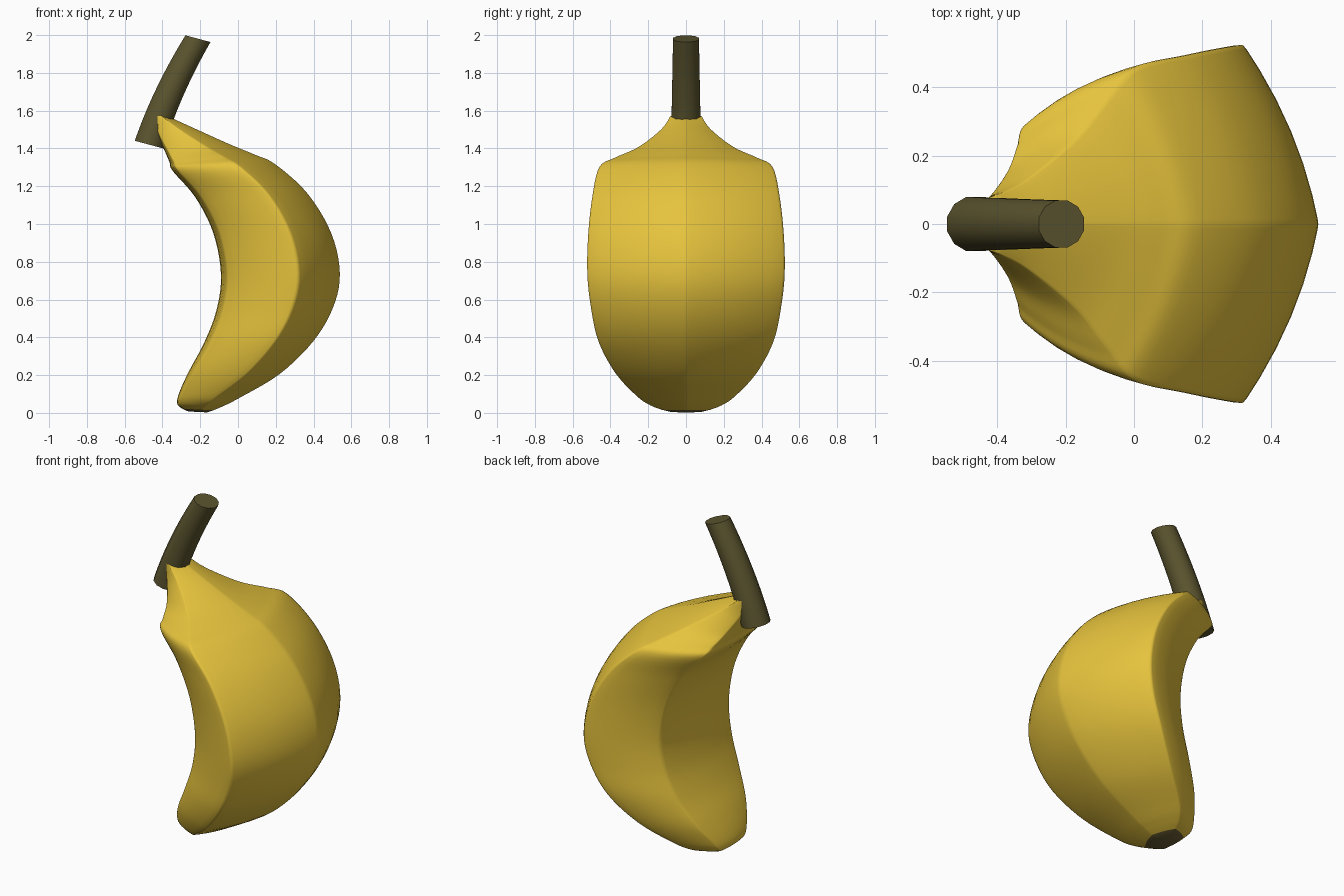
import bpy, bmesh, math
from mathutils import Vector

if "Cube" in bpy.data.objects:
    bpy.data.objects.remove(bpy.data.objects["Cube"], do_unlink=True)


def make_material(name, rgb):
    m = bpy.data.materials.new(name)
    m.use_nodes = True
    m.diffuse_color = (*rgb, 1)
    m.node_tree.nodes["Principled BSDF"].inputs["Base Color"].default_value = (*rgb, 1)
    return m


YELLOW = make_material("ripe yellow", (0.79, 0.545, 0.046))
STEM = make_material("stem olive brown", (0.105, 0.09, 0.028))
TIP = make_material("tip dark brown", (0.14, 0.108, 0.034))


def loft(name, rings, materials, angle):
    """Skin closed rings and cap both ends; the last band and cap use the last material."""
    bm = bmesh.new()
    loops = [[bm.verts.new(p) for p in ring] for ring in rings]
    n = len(rings[0])
    end = len(materials) - 1
    for a, b in zip(loops, loops[1:]):
        for i in range(n):
            j = (i + 1) % n
            f = bm.faces.new((a[i], a[j], b[j], b[i]))
            f.material_index = end if b is loops[-1] else 0
    bm.faces.new(loops[0])
    bm.faces.new(loops[-1]).material_index = end
    bmesh.ops.recalc_face_normals(bm, faces=bm.faces)
    mesh = bpy.data.meshes.new(name)
    bm.to_mesh(mesh)
    bm.free()
    ob = bpy.data.objects.new(name, mesh)
    bpy.context.collection.objects.link(ob)
    for m in materials:
        mesh.materials.append(m)
    bpy.ops.object.select_all(action="DESELECT")
    ob.select_set(True)
    bpy.context.view_layer.objects.active = ob
    bpy.ops.object.shade_smooth_by_angle(angle=math.radians(angle))


def spline(keys, steps):
    """Catmull-Rom through the keys, end points included."""
    out = []
    last = len(keys) - 1
    for i in range(last):
        p0, p1, p2, p3 = (keys[min(max(k, 0), last)] for k in range(i - 1, i + 3))
        for s in range(steps):
            t = s / steps
            out.append(0.5 * (2 * p1 + (p2 - p0) * t + (2 * p0 - 5 * p1 + 4 * p2 - p3) * t * t
                              + (3 * p1 - p0 - 3 * p2 + p3) * t ** 3))
    return out + [keys[-1]]


def bulged_polygon(corners, bulge):
    """Counter-clockwise polygon with sides bowed outward and narrow rounded corners."""
    sides = []
    for a, b in zip(corners, corners[1:] + corners[:1]):
        d = b - a
        out = Vector((d.y, -d.x)).normalized() * bulge
        sides.append([a.lerp(b, t) + out * 4 * t * (1 - t)
                      for t in (.03, .15, .32, .5, .68, .85, .97)])
    points = []
    for i, side in enumerate(sides):
        nearby = (sides[i - 1][-1] + side[0]) / 2
        points += [corners[i].lerp(nearby, .3)] + side
    return points


# Fruit stations, top to bottom: inner curve x z, outer curve x z
edges = [(-.47, 1.575, -.37, 1.57), (-.43, 1.48, -.25, 1.515), (-.385, 1.38, -.05, 1.425),
         (-.362, 1.325, .09, 1.367), (-.345, 1.28, .20, 1.315), (-.225, 1.14, .37, 1.16),
         (-.13, .95, .495, .95), (-.09, .73, .54, .74), (-.115, .54, .505, .56),
         (-.18, .37, .40, .38), (-.26, .22, .22, .205), (-.31, .11, .0, .075),
         (-.322, .05, -.08, .035), (-.295, .022, -.13, .014)]
half_widths = [.083, .13, .25, .375, .46, .497, .52, .525, .505, .465, .375, .26, .19, .13]

# Five-sided section: fraction from inner to outer curve, fraction of half width
section = bulged_polygon([Vector(c) for c in (
    (1, 0), (.65, 1), (.05, .63), (.05, -.63), (.65, -1))], .05)

inner = spline([Vector((e[0], 0, e[1])) for e in edges], 5)
outer = spline([Vector((e[2], 0, e[3])) for e in edges], 5)
width = spline([Vector((w, 0, 0)) for w in half_widths], 5)
rings = [[a.lerp(b, p.x) + Vector((0, w.x * p.y, 0)) for p in section]
         for a, b, w in zip(inner, outer, width)]
# Dark blossom end: slightly domed final ring
centre = sum(rings[-1], Vector()) / len(section)
rings.append([p.lerp(centre, .4) + Vector((0, 0, -.013)) for p in rings[-1]])
loft("fruit_body", rings, [YELLOW, TIP], 75)

# Curved stem with parallel tilted rings
start, bend, tip = (Vector(p) for p in ((-.47, 0, 1.42), (-.379, 0, 1.70), (-.212, 0, 1.981)))
tilt = math.radians(15)
across = Vector((math.cos(tilt), 0, -math.sin(tilt)))
stem = []
for i in range(13):
    t = i / 12
    c = start.lerp(bend, t).lerp(bend.lerp(tip, t), t)
    r = .082 - .011 * t
    stem.append([c + r * (across * math.cos(a) + Vector((0, math.sin(a), 0)))
                 for a in (2 * math.pi * (k + .5) / 12 for k in range(12))])
loft("stem", stem, [STEM], 40)
